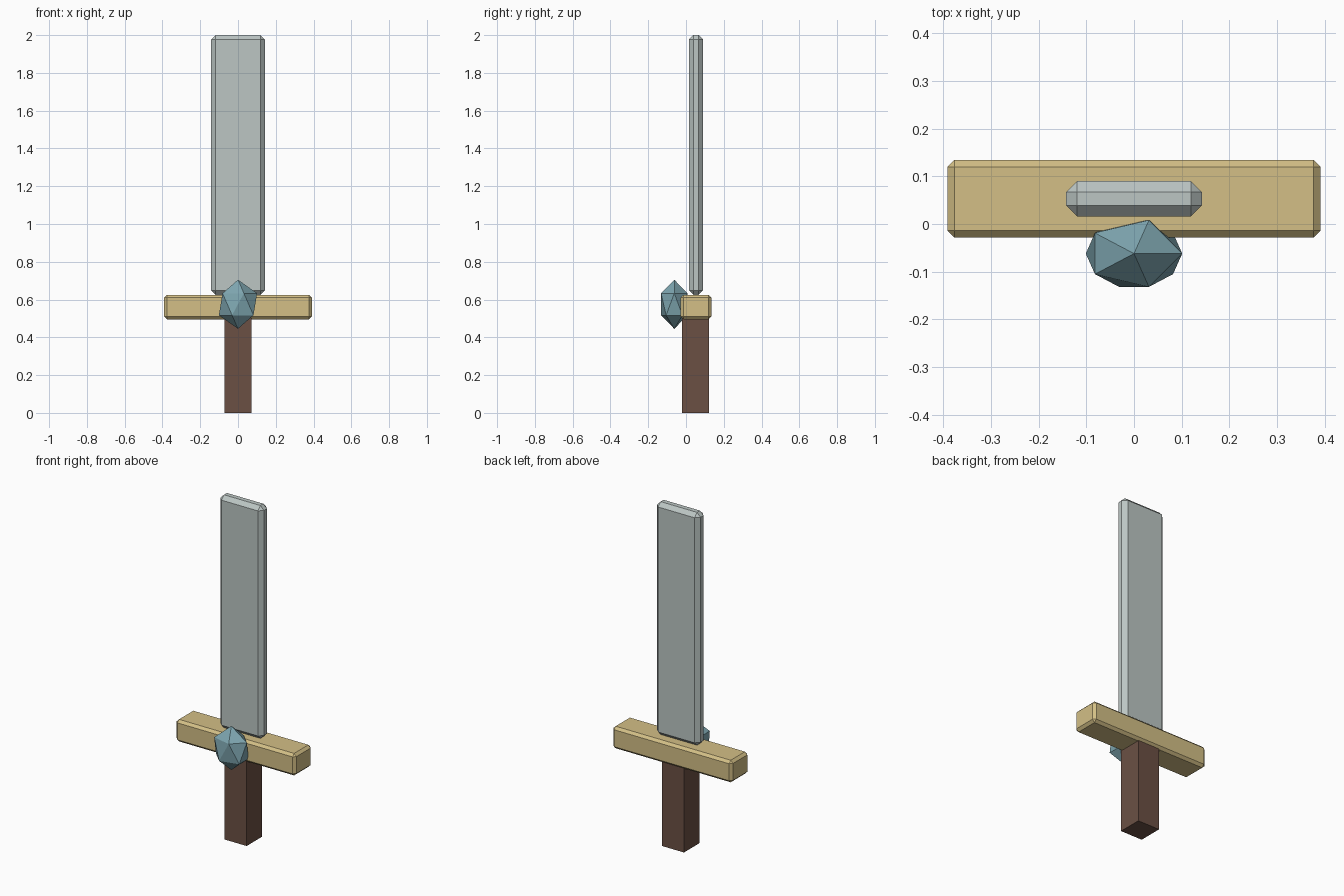
import bpy

cube = bpy.data.objects.get("Cube")
if cube:
    bpy.data.objects.remove(cube, do_unlink=True)


def material(name, rgb):
    """Flat material from 0-255 sRGB values."""
    linear = [((c / 255 + 0.055) / 1.055) ** 2.4 for c in rgb] + [1.0]
    mat = bpy.data.materials.new(name)
    mat.use_nodes = True
    mat.diffuse_color = linear
    mat.node_tree.nodes["Principled BSDF"].inputs["Base Color"].default_value = linear
    return mat


def finish(name, size, mat):
    """Name, size and colour the newest object."""
    obj = bpy.context.object
    obj.name = obj.data.name = name
    obj.scale = size
    bpy.ops.object.transform_apply(location=False, rotation=False, scale=True)
    obj.data.materials.append(mat)
    return obj


def block(name, size, centre, mat, chamfer=0):
    """Box with optional single-segment chamfered edges."""
    bpy.ops.mesh.primitive_cube_add(size=1, location=centre)
    obj = finish(name, size, mat)
    if chamfer:
        mod = obj.modifiers.new("chamfer", 'BEVEL')
        mod.width = chamfer
        mod.segments = 1
        mod.limit_method = 'NONE'
    return obj


steel = material("pale steel", (188, 198, 196))
gold = material("dull gold", (211, 191, 134))
wood = material("brown wood", (107, 80, 68))
teal = material("teal gem", (126, 166, 176))

# Grip, crossguard and blade share one axis
AXIS_Y = 0.053
block("grip", (0.144, 0.144, 0.51), (0, AXIS_Y - 0.003, 0.255), wood)
block("crossguard", (0.782, 0.163, 0.13), (0, AXIS_Y, 0.56), gold, 0.015)
block("blade", (0.284, 0.074, 1.375), (0, AXIS_Y, 1.3125), steel, 0.023)

# Faceted gem set in the front of the crossguard
bpy.ops.mesh.primitive_ico_sphere_add(subdivisions=1, radius=1, location=(0, -0.062, 0.575))
finish("gem", (0.113, 0.082, 0.13), teal)
